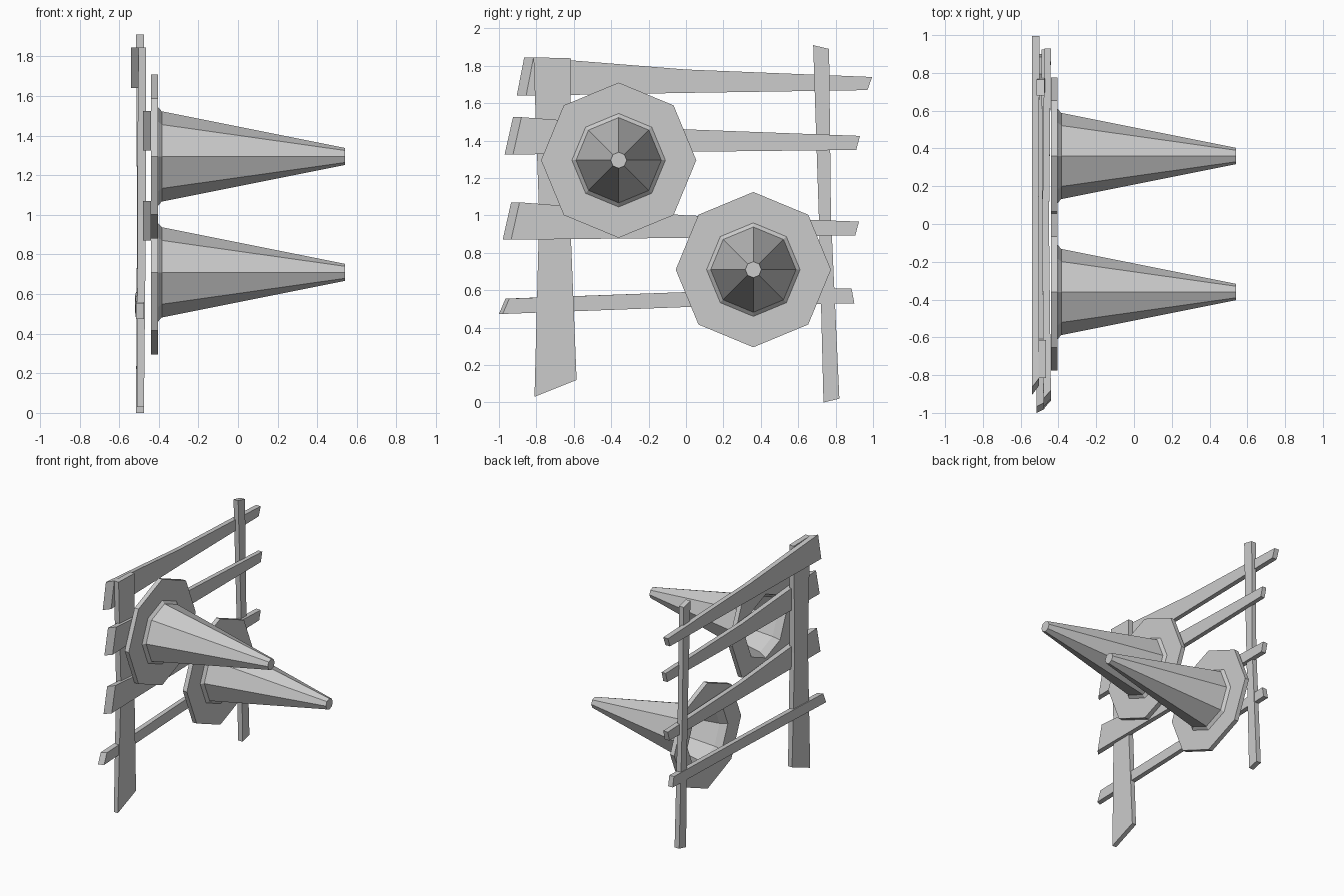
import bpy, bmesh
from math import cos, sin, pi

if "Cube" in bpy.data.objects:
    bpy.data.objects.remove(bpy.data.objects["Cube"])


def finish(name, bm):
    bmesh.ops.recalc_face_normals(bm, faces=bm.faces)
    me = bpy.data.meshes.new(name)
    bm.to_mesh(me)
    bm.free()
    ob = bpy.data.objects.new(name, me)
    bpy.context.collection.objects.link(ob)
    return ob


def skin(bm, rings):
    """Join consecutive closed rings with quads."""
    n = len(rings[0])
    for a, b in zip(rings, rings[1:]):
        for i in range(n):
            j = (i + 1) % n
            bm.faces.new((a[i], a[j], b[j], b[i]))


def board(name, sections):
    """Rough plank: each section is (y1, z1, y2, z2, x_back, x_front, front shift in y)."""
    bm = bmesh.new()
    rings = []
    for y1, z1, y2, z2, xb, xf, d in sections:
        pts = [(xb, y1, z1), (xb, y2, z2), (xf, y2 + d, z2), (xf, y1 + d, z1)]
        rings.append([bm.verts.new(p) for p in pts])
    skin(bm, rings)
    bm.faces.new(rings[0])
    bm.faces.new(rings[-1])
    return finish(name, bm)


def cone(name, y, z):
    """Octagonal hollow cone on a plate, turned about the x direction."""
    profile = [(-0.44, 0.25), (-0.44, 0.415), (-0.405, 0.415), (-0.405, 0.25),
               (-0.385, 0.228), (0.54, 0.043)]
    inner = [(-0.39, 0.218), (0.53, 0.034)]
    bm = bmesh.new()

    def ring(x, r):
        return [bm.verts.new((x, y + r * cos(i * pi / 4), z + r * sin(i * pi / 4)))
                for i in range(8)]
    outer = [ring(*p) for p in profile]
    inside = [ring(*p) for p in inner]
    skin(bm, outer)
    skin(bm, [outer[0]] + inside)
    bm.faces.new(outer[-1])
    bm.faces.new(inside[-1])
    return finish(name, bm)


# Traffic cones sticking out of the fence
cone("upper_cone", -0.36, 1.295)
cone("lower_cone", 0.36, 0.71)

# Upright posts
board("wide_post", [
    (-0.81, 0.03, -0.585, 0.12, -0.51, -0.475, 0),
    (-0.785, 1.0, -0.62, 1.0, -0.508, -0.465, 0),
    (-0.815, 1.845, -0.615, 1.84, -0.505, -0.465, 0)])
board("narrow_post", [
    (0.735, 0.0, 0.82, 0.02, -0.515, -0.475, 0),
    (0.71, 1.0, 0.775, 1.0, -0.51, -0.47, 0),
    (0.68, 1.91, 0.765, 1.89, -0.515, -0.475, 0)])

# Crooked rails, top to bottom
board("top_rail", [
    (-0.905, 1.64, -0.865, 1.845, -0.54, -0.502, 0.05),
    (0.0, 1.655, 0.0, 1.78, -0.54, -0.505, 0),
    (0.97, 1.67, 0.995, 1.74, -0.54, -0.50, 0)])
board("upper_middle_rail", [
    (-0.97, 1.325, -0.925, 1.525, -0.48, -0.44, 0.045),
    (0.0, 1.34, 0.0, 1.46, -0.485, -0.45, 0),
    (0.91, 1.35, 0.93, 1.425, -0.475, -0.44, 0)])
board("lower_middle_rail", [
    (-0.98, 0.87, -0.935, 1.07, -0.48, -0.44, 0.045),
    (0.0, 0.88, 0.0, 1.0, -0.485, -0.45, 0),
    (0.905, 0.893, 0.925, 0.967, -0.49, -0.45, 0)])
board("bottom_rail", [
    (-1.0, 0.473, -0.965, 0.555, -0.515, -0.475, 0.02),
    (0.0, 0.51, 0.0, 0.59, -0.52, -0.485, 0),
    (0.9, 0.53, 0.885, 0.61, -0.515, -0.475, 0)])
